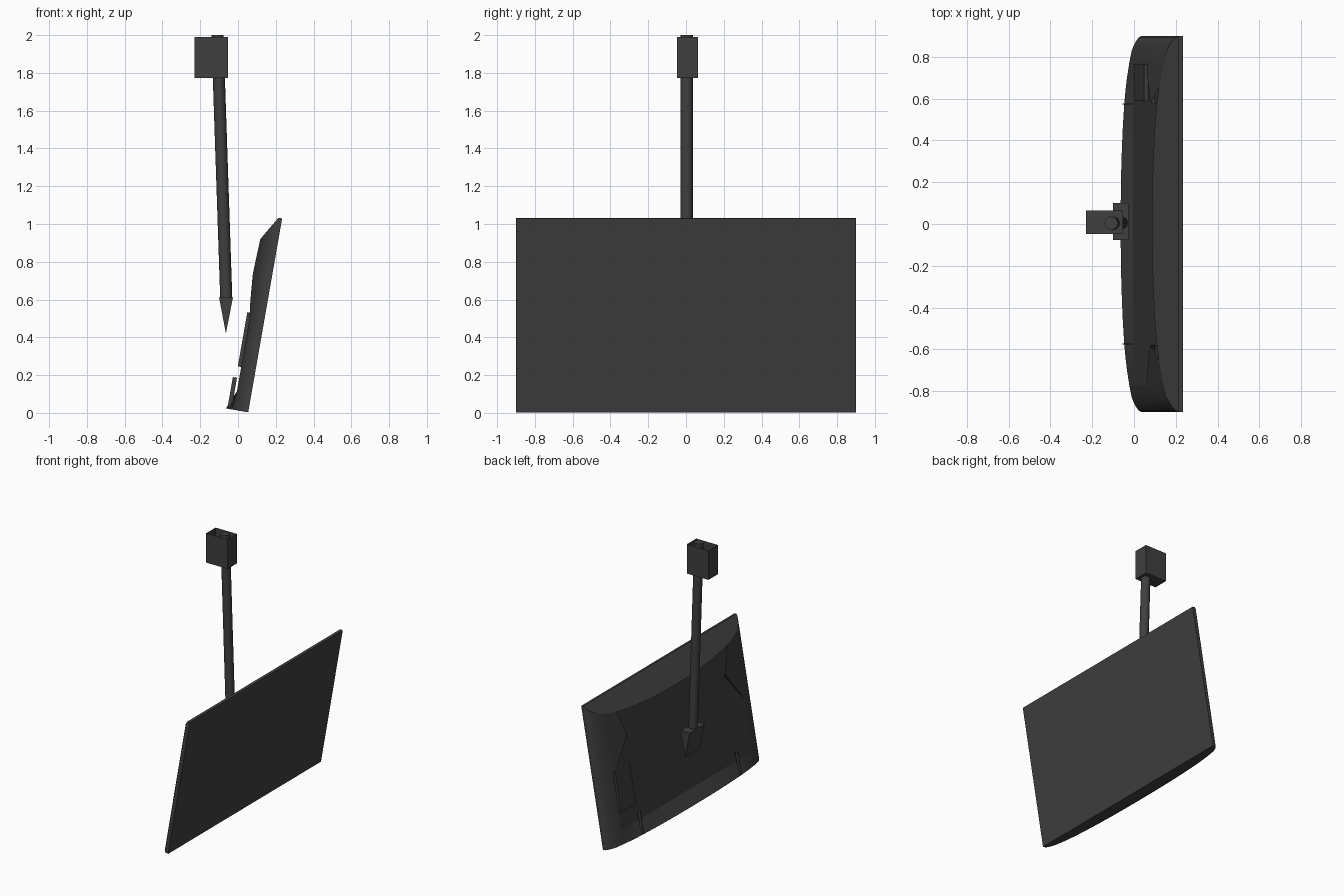
import bpy, bmesh, math
from mathutils import Vector

if "Cube" in bpy.data.objects:
    bpy.data.objects.remove(bpy.data.objects["Cube"])

mat = bpy.data.materials.new("charcoal_plastic")
mat.diffuse_color = (0.05, 0.05, 0.05, 1)
mat.use_nodes = True
mat.node_tree.nodes["Principled BSDF"].inputs["Base Color"].default_value = mat.diffuse_color

TILT = math.atan2(0.175, 1.0)
S, C = math.sin(TILT), math.cos(TILT)


def local(y, u, n):
    """Tilted screen frame: u runs up the screen, n goes out of its back."""
    return Vector((0.054 + u * S - n * C, y, 0.003 + u * C + n * S))


def make(name, polys, smooth=False):
    """Object from a list of polygons given as world points."""
    bm = bmesh.new()
    for p in polys:
        bm.faces.new([bm.verts.new(v) for v in p])
    bmesh.ops.remove_doubles(bm, verts=bm.verts, dist=0.0005)
    bmesh.ops.recalc_face_normals(bm, faces=bm.faces)
    me = bpy.data.meshes.new(name)
    bm.to_mesh(me)
    bm.free()
    me.materials.append(mat)
    ob = bpy.data.objects.new(name, me)
    bpy.context.collection.objects.link(ob)
    if smooth:
        bpy.context.view_layer.objects.active = ob
        ob.select_set(True)
        bpy.ops.object.shade_smooth_by_angle(angle=math.radians(30))
        ob.select_set(False)
    return ob


def box(name, lo, hi, f=lambda a, b, c: Vector((a, b, c)), open_top=False):
    p = [f(x, y, z) for z in (lo[2], hi[2]) for y in (lo[1], hi[1]) for x in (lo[0], hi[0])]
    faces = [(0, 2, 3, 1), (0, 1, 5, 4), (1, 3, 7, 5), (3, 2, 6, 7), (2, 0, 4, 6)]
    if not open_top:
        faces.append((4, 5, 7, 6))
    return make(name, [[p[i] for i in q] for q in faces])


# Back profile of the housing: half width y -> depth n
PROFILE = [(0.9, 0.02), (0.895, 0.03), (0.88, 0.042), (0.86, 0.054), (0.83, 0.066),
           (0.77, 0.078), (0.7, 0.089), (0.65, 0.095), (0.58, 0.102), (0.45, 0.11),
           (0.3, 0.116), (0.15, 0.119), (0, 0.12)]
PANEL = 0.078            # depth of the flat recessed rear panel
FOOT = 0.1               # height of the sloping foot
TOP = 1.042


def u_top(n):
    return TOP - max(0, n - 0.02) * 1.7


# Zigzag inner border of the curved sides: y -> lower and upper u
LOW = {0.77: 0.48, 0.7: 0.57, 0.65: 0.635, 0.58: 0.725}
HIGH = {0.65: u_top(0.095), 0.58: 0.735}

# Front screen and its rim
rim = [(-0.9, 0), (0.9, 0), (0.9, TOP), (-0.9, TOP)]
make("screen", [[local(y, u, 0) for y, u in rim]] +
     [[local(*rim[i - 1], 0), local(*rim[i], 0), local(*rim[i], 0.02), local(*rim[i - 1], 0.02)]
      for i in range(4)])

for s, tag in ((1, "left"), (-1, "right")):
    # Curved side of the housing, its notched border turned in to the panel
    polys = []
    for (y0, n0), (y1, n1) in zip(PROFILE[:8], PROFILE[1:9]):
        inner = y0 <= 0.77
        b0, b1 = (LOW[y0], LOW[y1]) if inner else (0, 0)
        polys.append([local(s * y0, b0, n0), local(s * y1, b1, n1),
                      local(s * y1, HIGH.get(y1, u_top(n1)), n1),
                      local(s * y0, HIGH.get(y0, u_top(n0)), n0)])
        if inner:
            polys.append([local(s * y0, b0, n0), local(s * y1, b1, n1),
                          local(s * y1, b1, PANEL), local(s * y0, b0, PANEL - 0.001)])
    make("housing_side_" + tag, polys, smooth=True)
    # Slim rib at the foot of the panel
    box("rib_" + tag, (s * 0.575 - 0.003, 0.01, 0.09), (s * 0.575 + 0.003, 0.17, 0.112), local)

# Flat recessed rear panel
make("rear_panel", [[local(y, u, PANEL) for y, u in
                     ((-0.77, FOOT), (0.77, FOOT), (0.77, u_top(PANEL)), (-0.77, u_top(PANEL)))]])

# Sloping top hood, closed bottom and sloping foot, all following the profile
full = PROFILE + [(-y, n) for y, n in reversed(PROFILE[:-1])]
make("top_hood", [[local(y, u_top(n), n) for y, n in full]])
make("bottom", [[local(y, 0, n) for y, n in full] + [local(-0.9, 0, 0), local(0.9, 0, 0)]])
mid = [(y, n) for y, n in full if abs(y) <= 0.77]
make("foot_slope", [[local(y0, 0, n0), local(y1, 0, n1),
                     local(y1, FOOT, PANEL), local(y0, FOOT, PANEL)]
                    for (y0, n0), (y1, n1) in zip(mid, mid[1:])], smooth=True)

# Connector cover on the rear panel
box("connector_cover", (0.59, 0.23, 0.07), (0.765, 0.52, 0.096), local)

# Wedge bracket at the lower end of the pole
w = [[Vector((x, y, z)) for x, z in ((-0.1, 0.61), (-0.027, 0.61), (-0.064, 0.42))]
     for y in (-0.077, 0.1)]
make("wedge_bracket", [w[0], w[1]] + [[w[0][i], w[0][(i + 1) % 3], w[1][(i + 1) % 3], w[1][i]]
                                      for i in range(3)])

# Slightly leaning hanging pole
p0, p1 = Vector((-0.062, 0.004, 0.6)), Vector((-0.109, 0.004, 2.0))
SIDES = 20
ring = [Vector((math.cos(2 * math.pi * i / SIDES), math.sin(2 * math.pi * i / SIDES), 0)) * 0.032
        for i in range(SIDES)]
lo, hi = [p0 + r for r in ring], [p1 + r for r in ring]
make("pole", [lo, hi] + [[lo[i - 1], lo[i], hi[i], hi[i - 1]] for i in range(SIDES)], smooth=True)

# Ceiling box, open at the top
box("ceiling_box", (-0.23, -0.047, 1.772), (-0.052, 0.064, 1.99), open_top=True)
